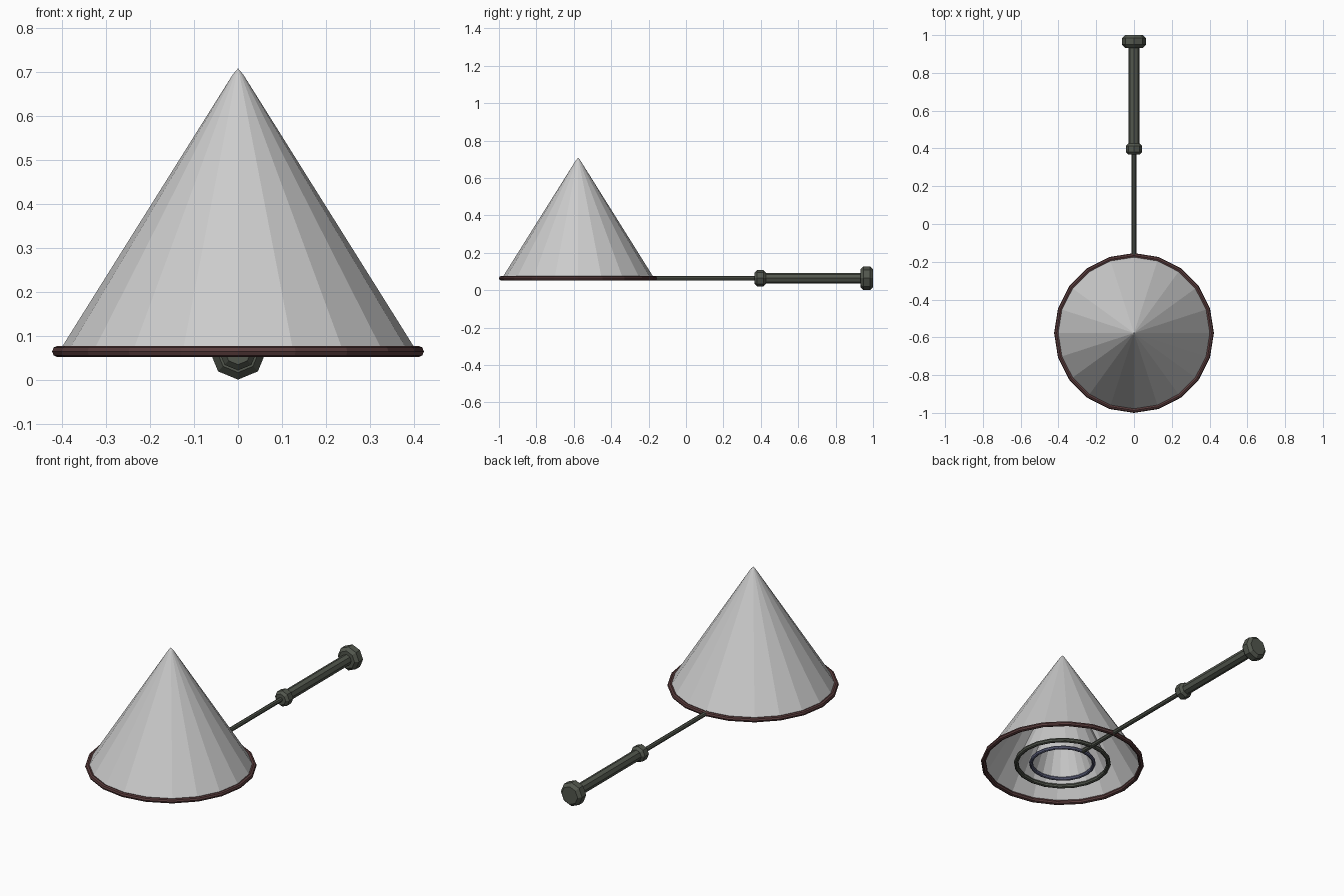
import bpy
from math import sin, cos, pi

if "Cube" in bpy.data.objects:
    bpy.data.objects.remove(bpy.data.objects["Cube"])

Z = 0.064      # height of the pole axis and hoops
CY = -0.577    # centre of the net


def material(name, rgb):
    m = bpy.data.materials.new(name)
    m.diffuse_color = (*rgb, 1)
    m.use_nodes = True
    m.node_tree.nodes["Principled BSDF"].inputs["Base Color"].default_value = m.diffuse_color
    return m


def lathe(name, profile, n, origin, along_y=False, closed=False, mat=None):
    """Spin (radius, height) points about z, or about y for the pole parts."""
    verts, faces, rings = [], [], []
    for r, h in profile:
        ring = []
        for i in range(n if r > 0 else 1):
            a = 2 * pi * i / n
            p = (r * sin(a), h, -r * cos(a)) if along_y else (r * cos(a), r * sin(a), h)
            ring.append(len(verts))
            verts.append([c + o for c, o in zip(p, origin)])
        rings.append(ring)
    pairs = list(zip(rings, rings[1:])) + ([(rings[-1], rings[0])] if closed else [])
    for a, b in pairs:
        for i in range(n):
            j = (i + 1) % n
            quad = [a[i % len(a)], a[j % len(a)], b[j % len(b)], b[i % len(b)]]
            faces.append(list(dict.fromkeys(quad)))
    me = bpy.data.meshes.new(name)
    me.from_pydata(verts, [], faces)
    ob = bpy.data.objects.new(name, me)
    bpy.context.collection.objects.link(ob)
    if mat:
        me.materials.append(mat)
    return ob


dark = material("dark_metal", (0.085, 0.095, 0.075))
red = material("red_hoop", (0.10, 0.045, 0.045))
blue = material("blue_hoop", (0.13, 0.14, 0.24))

# Three nested nets, each a thin cone on a hoop
for size, R, tube, height, mat in (("large", 0.410, 0.013, 0.644, red),
                                   ("medium", 0.240, 0.012, 0.53, dark),
                                   ("small", 0.163, 0.010, 0.42, blue)):
    section = [(R + tube * cos(k * pi / 4), tube * sin(k * pi / 4)) for k in range(8)]
    lathe(size + "_hoop", section, 20, (0, CY, Z), closed=True, mat=mat)
    lathe(size + "_net", [(R - 0.003, 0), (0.012, height - 0.014), (0, height)],
          20, (0, CY, Z))

# Pole running from the smallest hoop into the handle
lathe("pole", [(0, CY + 0.165), (0.012, CY + 0.165), (0.012, 0.40), (0, 0.40)],
      8, (0, 0, Z), True, mat=dark)
# Handle grip
lathe("handle", [(0, 0.38), (0.029, 0.38), (0.029, 0.96), (0, 0.96)],
      8, (0, 0, Z), True, mat=dark)


# Chamfered collar and end knob
def knob(name, y0, y1, r, c):
    lathe(name, [(0, y0), (r - c, y0), (r, y0 + c), (r, y1 - c), (r - c, y1), (0, y1)],
          8, (0, 0, Z), True, mat=dark)


knob("collar", 0.367, 0.427, 0.043, 0.013)
knob("end_knob", 0.933, 1.0, 0.064, 0.016)
